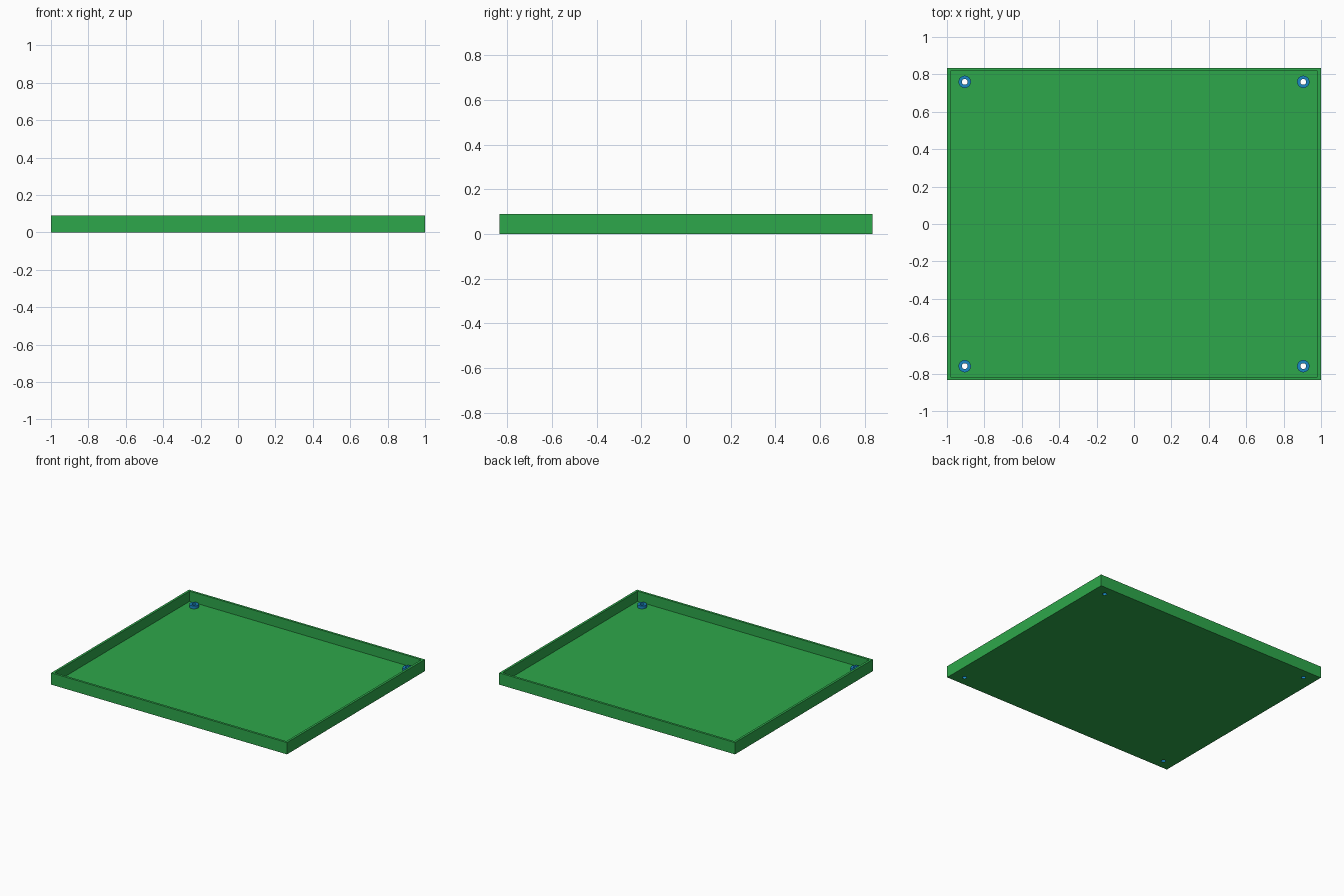
import bpy, bmesh, math

if "Cube" in bpy.data.objects:
    bpy.data.objects.remove(bpy.data.objects["Cube"])

W, D, H = 2.0, 1.67, 0.09      # outer size
WALL, FLOOR = 0.025, 0.012     # wall and floor thickness
PX, PY = 0.905, 0.76           # standoff positions
R_OUT, R_IN, TOP = 0.033, 0.016, 0.034


def material(name, rgb):
    m = bpy.data.materials.new(name)
    m.diffuse_color = (*rgb, 1)
    m.use_nodes = True
    m.node_tree.nodes["Principled BSDF"].inputs["Base Color"].default_value = m.diffuse_color
    return m


def finish(bm, name, mat):
    bmesh.ops.recalc_face_normals(bm, faces=bm.faces)
    me = bpy.data.meshes.new(name)
    bm.to_mesh(me)
    bm.free()
    me.materials.append(mat)
    ob = bpy.data.objects.new(name, me)
    bpy.context.collection.objects.link(ob)
    return ob


green = material("green plastic", (0.027, 0.39, 0.07))
blue = material("blue plastic", (0.01, 0.25, 0.56))
corners = [(sx * PX, sy * PY) for sx in (-1, 1) for sy in (-1, 1)]

# Open tray: a box whose top is inset to the rim and pushed down to the floor
bm = bmesh.new()
bmesh.ops.create_cube(bm, size=1)
for v in bm.verts:
    v.co = (v.co.x * W, v.co.y * D, (v.co.z + 0.5) * H)
top = max(bm.faces, key=lambda f: f.calc_center_median().z)
bmesh.ops.inset_region(bm, faces=[top], thickness=WALL)
pocket = bmesh.ops.extrude_face_region(bm, geom=[top])
bmesh.ops.delete(bm, geom=[top], context='FACES_ONLY')
for v in pocket["geom"]:
    if isinstance(v, bmesh.types.BMVert):
        v.co.z = FLOOR
tray = finish(bm, "tray", green)

# Screw holes through the floor
bm = bmesh.new()
for x, y in corners:
    made = bmesh.ops.create_cone(bm, cap_ends=True, segments=32, radius1=R_IN,
                                 radius2=R_IN, depth=0.1)
    bmesh.ops.translate(bm, verts=made["verts"], vec=(x, y, 0))
cutter = finish(bm, "hole_cutter", blue)
cutter.hide_render = True
cutter.hide_viewport = True
cut = tray.modifiers.new("holes", 'BOOLEAN')
cut.operation = 'DIFFERENCE'
cut.solver = 'EXACT'
cut.object = cutter

# Hollow round standoffs lining the holes
for i, (x, y) in enumerate(corners):
    bm = bmesh.new()
    n = 32
    profile = [(R_IN - 0.0005, 0), (R_OUT, FLOOR - 0.002), (R_OUT, TOP), (R_IN - 0.0005, TOP)]
    rings = [[bm.verts.new((x + r * math.cos(a * math.tau / n),
                            y + r * math.sin(a * math.tau / n), z))
              for a in range(n)] for r, z in profile]
    for k in range(4):
        a, b = rings[k], rings[(k + 1) % 4]
        for j in range(n):
            bm.faces.new((a[j], a[(j + 1) % n], b[(j + 1) % n], b[j]))
    ob = finish(bm, f"standoff_{i + 1}", blue)
    bpy.ops.object.select_all(action='DESELECT')
    ob.select_set(True)
    bpy.context.view_layer.objects.active = ob
    bpy.ops.object.shade_smooth_by_angle(angle=math.radians(35))
